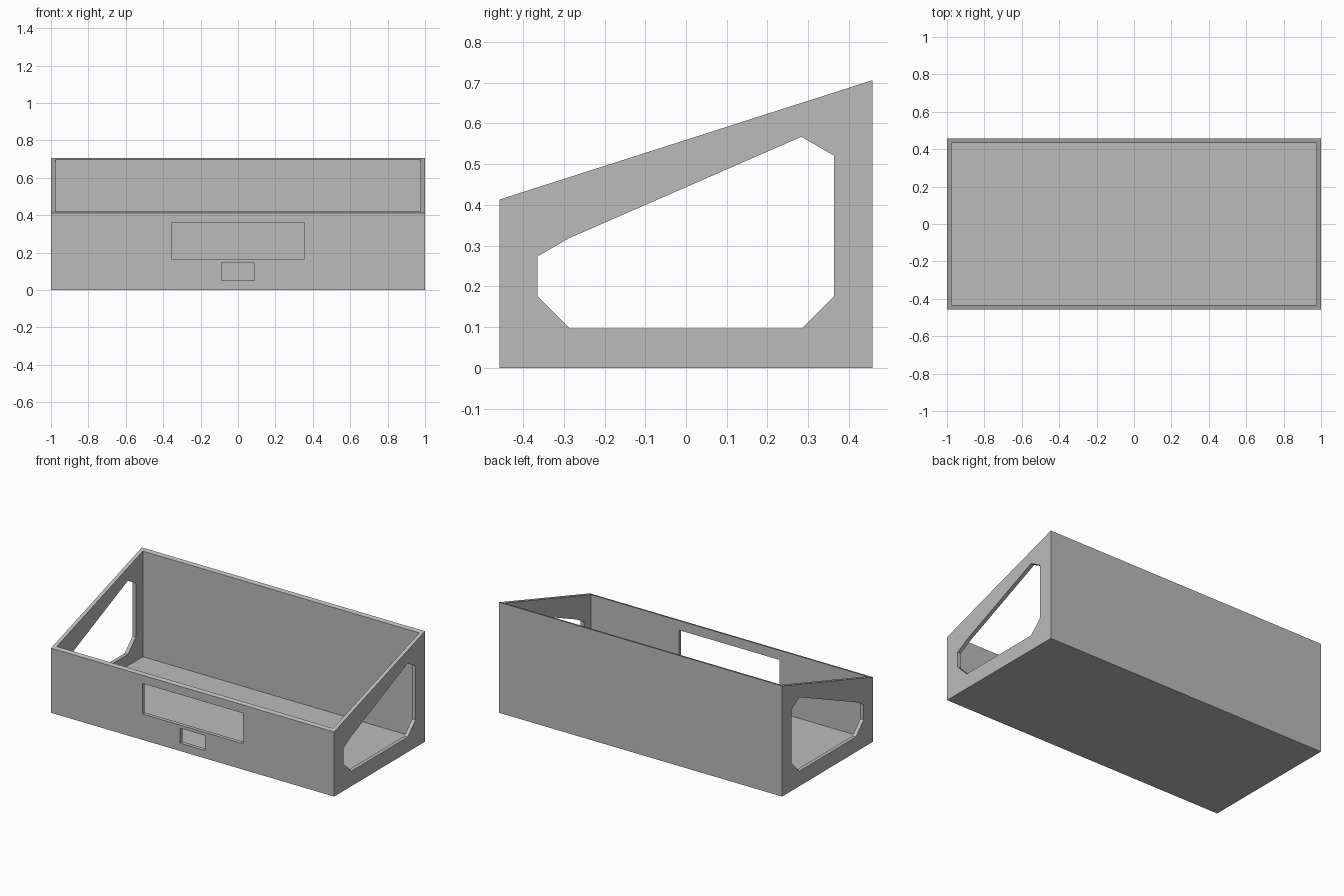
import bpy
import bmesh

cube = bpy.data.objects.get("Cube")
if cube:
    bpy.data.objects.remove(cube, do_unlink=True)

HALF_X, HALF_Y = 1.0, 0.458
FRONT_H, BACK_H = 0.413, 0.706
WALL = 0.024
SLOPE = (BACK_H - FRONT_H) / (2 * HALF_Y)

grey = bpy.data.materials.new("plain grey")
grey.use_nodes = True
colour = (0.5, 0.5, 0.5, 1.0)
grey.diffuse_color = colour
grey.node_tree.nodes["Principled BSDF"].inputs["Base Color"].default_value = colour


def prism(name, profile, half_width):
    """Extrude a side profile of (y, z) points across x."""
    bm = bmesh.new()
    face = bm.faces.new([bm.verts.new((-half_width, y, z)) for y, z in profile])
    new = bmesh.ops.extrude_face_region(bm, geom=[face])["geom"]
    bmesh.ops.translate(bm, vec=(2 * half_width, 0, 0),
                        verts=[v for v in new if isinstance(v, bmesh.types.BMVert)])
    bmesh.ops.recalc_face_normals(bm, faces=bm.faces)
    mesh = bpy.data.meshes.new(name)
    bm.to_mesh(mesh)
    bm.free()
    mesh.materials.append(grey)
    obj = bpy.data.objects.new(name, mesh)
    bpy.context.collection.objects.link(obj)
    return obj


def rect(y0, y1, z0, z1):
    return [(y0, z0), (y1, z0), (y1, z1), (y0, z1)]


# Solid body with a sloping top
tray = prism("open_tray", [(-HALF_Y, 0), (HALF_Y, 0), (HALF_Y, BACK_H),
                           (-HALF_Y, FRONT_H)], HALF_X)

# Inner cavity, leaving thin walls and a floor
inner = HALF_Y - WALL
cavity = prism("cavity_cutter", rect(-inner, inner, WALL, 1), HALF_X - WALL)

# Chamfered opening through both side walls
side_hole = prism("side_opening_cutter", [
    (-0.365, 0.273), (-0.287, 0.318), (0.283, 0.567), (0.363, 0.521),
    (0.363, 0.176), (0.283, 0.096), (-0.285, 0.096), (-0.365, 0.176)], 1.1)

# Two slots in the front wall
front_cut = (-HALF_Y - 0.1, -HALF_Y + 0.1)
window = prism("front_window_cutter", rect(*front_cut, 0.165, 0.36), 0.355)
slot = prism("front_slot_cutter", rect(*front_cut, 0.05, 0.145), 0.089)

# Cut everything out and keep the finished mesh
cutters = [cavity, side_hole, window, slot]
for cutter in cutters:
    cutter.hide_render = True
    mod = tray.modifiers.new(cutter.name, "BOOLEAN")
    mod.operation = "DIFFERENCE"
    mod.solver = "EXACT"
    mod.object = cutter

depsgraph = bpy.context.evaluated_depsgraph_get()
finished = bpy.data.meshes.new_from_object(tray.evaluated_get(depsgraph))
tray.modifiers.clear()
tray.data = finished
finished.name = "open_tray"
for cutter in cutters:
    bpy.data.objects.remove(cutter, do_unlink=True)
